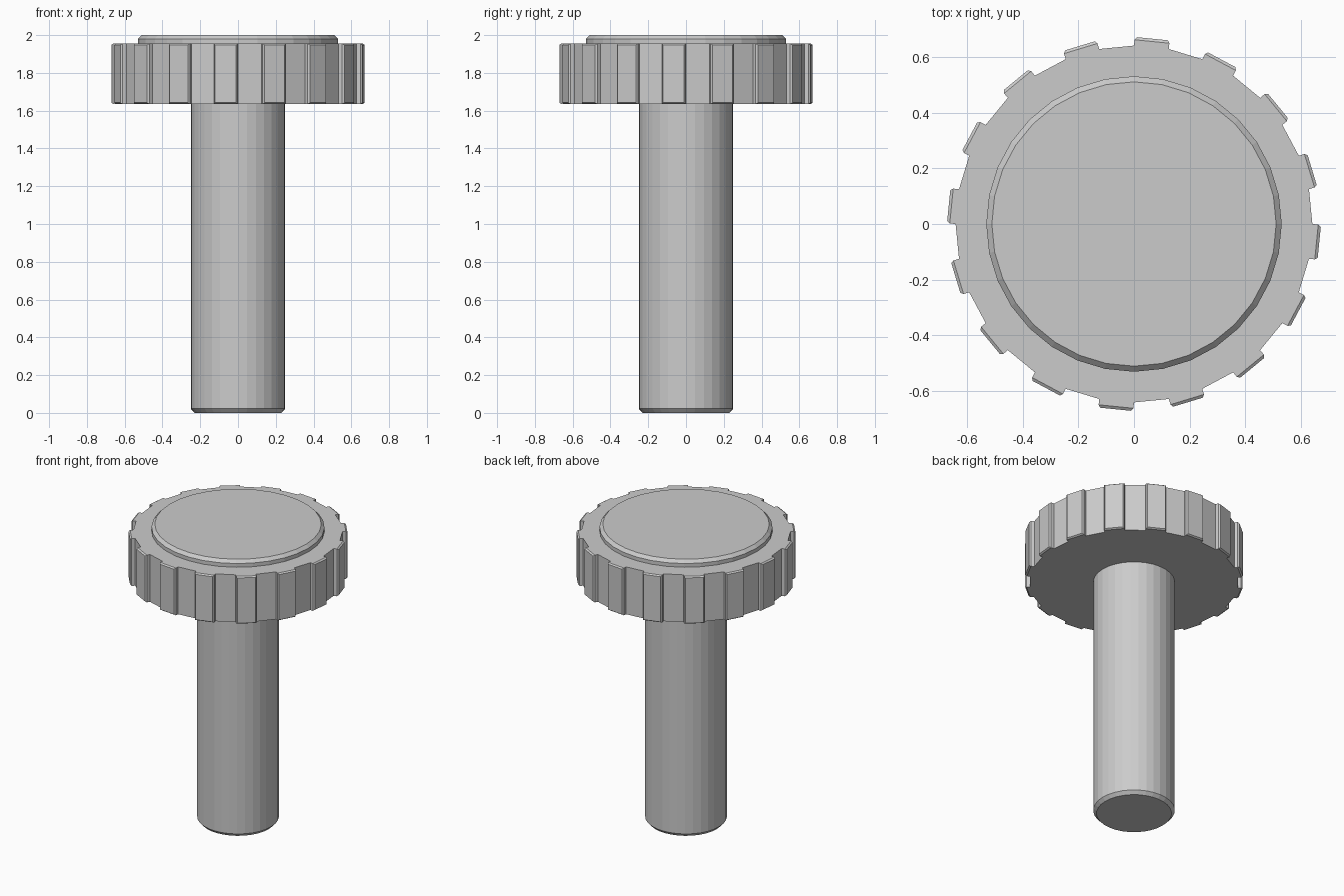
import bpy, bmesh
from math import cos, sin, tau

if "Cube" in bpy.data.objects:
    bpy.data.objects.remove(bpy.data.objects["Cube"])

SIDES = 32

# Half profile (radius, z): shaft, knurled head, raised cap
PROFILE = [(0.23, 0.0), (0.25, 0.022), (0.25, 1.635), (0.64, 1.635),
           (0.64, 1.955), (0.53, 1.955), (0.53, 1.98), (0.51, 2.0)]
HEAD_BAND = 3  # profile segment that carries the grip teeth

bm = bmesh.new()
rings = [[bm.verts.new((r * cos(tau * i / SIDES), r * sin(tau * i / SIDES), z))
          for i in range(SIDES)] for r, z in PROFILE]

# Revolved body with end caps
teeth = []
for k in range(len(rings) - 1):
    a, b = rings[k], rings[k + 1]
    for i in range(SIDES):
        j = (i + 1) % SIDES
        face = bm.faces.new((a[i], a[j], b[j], b[i]))
        if k == HEAD_BAND and i % 2 == 1:
            teeth.append(face)
bm.faces.new(rings[0][::-1])
bm.faces.new(rings[-1])
bm.normal_update()

# Grip teeth: every other head face pushed out, then a chamfered tip
normals = [f.normal.copy() for f in teeth]
tips = bmesh.ops.extrude_discrete_faces(bm, faces=teeth)["faces"]
for face in tips:
    face.normal_update()
    for v in face.verts:
        v.co += face.normal * 0.021
bm.normal_update()

# extrude_discrete_faces leaves loose tips walled in; chamfer each one
bmesh.ops.inset_individual(bm, faces=tips, thickness=0.01, depth=0.01)
bm.normal_update()

mesh = bpy.data.meshes.new("thumb_screw")
bm.to_mesh(mesh)
bm.free()
screw = bpy.data.objects.new("thumb_screw", mesh)
bpy.context.collection.objects.link(screw)
